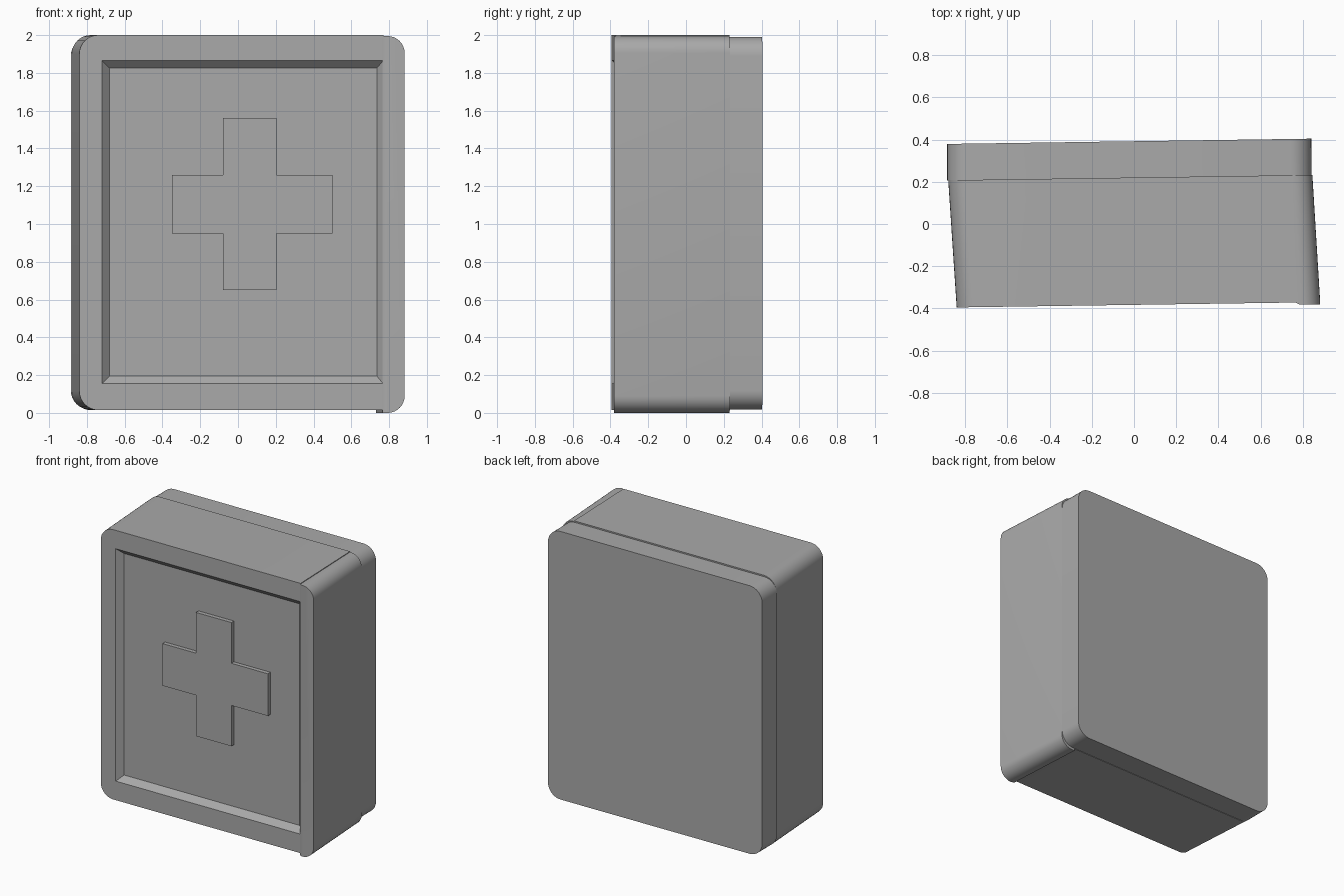
import bpy, bmesh
from math import sin, cos, pi, radians

cube = bpy.data.objects.get("Cube")
if cube:
    bpy.data.objects.remove(cube, do_unlink=True)

grey = bpy.data.materials.new("plain grey")
grey.use_nodes = True
colour = (0.4, 0.4, 0.4, 1)
grey.diffuse_color = colour
grey.node_tree.nodes["Principled BSDF"].inputs["Base Color"].default_value = colour

SLOPE = 0.0145   # slight yaw of every front and back plane
FRONT = -0.383   # depth of the case front at x = 0


def outline(x0, x1, z0, z1, left, right):
    """Rectangle whose left and right corners may be rounded."""
    corners = [(x0, z0, 1, 1, left, pi), (x1, z0, -1, 1, right, 1.5 * pi),
               (x1, z1, -1, -1, right, 0), (x0, z1, 1, -1, left, pi / 2)]
    points = []
    for x, z, sx, sz, r, start in corners:
        steps = 8 if r else 0
        for i in range(steps + 1):
            a = start + i * pi / 2 / max(steps, 1)
            if r:
                points.append((x + r * (sx + cos(a)), z + r * (sz + sin(a))))
            else:
                points.append((x, z))
    return points


def loft(name, sections):
    """Solid through outlines, each given as (depth, points), front to back."""
    bm = bmesh.new()
    rings = [[bm.verts.new((x, depth + SLOPE * x, z)) for x, z in pts]
             for depth, pts in sections]
    bm.faces.new(rings[0])
    bm.faces.new(rings[-1][::-1])
    for a, b in zip(rings, rings[1:]):
        for i in range(len(a)):
            j = (i + 1) % len(a)
            bm.faces.new((a[i], b[i], b[j], a[j]))
    bmesh.ops.recalc_face_normals(bm, faces=bm.faces)
    mesh = bpy.data.meshes.new(name)
    bm.to_mesh(mesh)
    bm.free()
    mesh.materials.append(grey)
    obj = bpy.data.objects.new(name, mesh)
    bpy.context.collection.objects.link(obj)
    return obj


def activate(obj):
    bpy.ops.object.select_all(action='DESELECT')
    obj.select_set(True)
    bpy.context.view_layer.objects.active = obj


# Case body, leaning slightly sideways, rounded on its left edge
case = loft("case_body", [
    (FRONT, outline(-0.84, 0.77, 0.015, 2.0, 0.1, 0)),
    (0.22, outline(-0.88, 0.75, 0.015, 2.0, 0.1, 0))])

# Bevelled recess in the front panel
cutter = loft("recess_cutter", [
    (FRONT - 0.02, outline(-0.74, 0.785, 0.135, 1.885, 0, 0)),
    (FRONT + 0.04, outline(-0.68, 0.735, 0.195, 1.825, 0, 0))])
cutter.hide_render = True
cut = case.modifiers.new("recess", 'BOOLEAN')
cut.operation = 'DIFFERENCE'
cut.solver = 'EXACT'
cut.object = cutter
activate(case)
bpy.ops.object.modifier_apply(modifier=cut.name)
bpy.data.objects.remove(cutter, do_unlink=True)

# Side strip with a narrow chamfer beside the front panel
strip = loft("side_strip", [
    (-0.393, outline(0.785, 0.882, 0.0, 1.995, 0, 0.09)),
    (FRONT, outline(0.765, 0.882, 0.0, 1.995, 0, 0.09)),
    (0.22, outline(0.73, 0.845, 0.0, 1.995, 0, 0.09))])

# Rear shell
shell = loft("rear_shell", [
    (0.22, outline(-0.885, 0.842, 0.018, 1.99, 0.1, 0.1)),
    (0.392, outline(-0.885, 0.84, 0.018, 1.99, 0.1, 0.1))])

# Raised cross on the recessed panel
cross_points = [(-0.35, 0.95), (-0.08, 0.95), (-0.08, 0.65), (0.205, 0.65),
                (0.205, 0.95), (0.50, 0.95), (0.50, 1.26), (0.205, 1.26),
                (0.205, 1.56), (-0.08, 1.56), (-0.08, 1.26), (-0.35, 1.26)]
cross = loft("raised_cross", [(FRONT + 0.01, cross_points),
                              (FRONT + 0.045, cross_points)])

for obj in (case, strip, shell, cross):
    activate(obj)
    bpy.ops.object.shade_smooth_by_angle(angle=radians(30))
